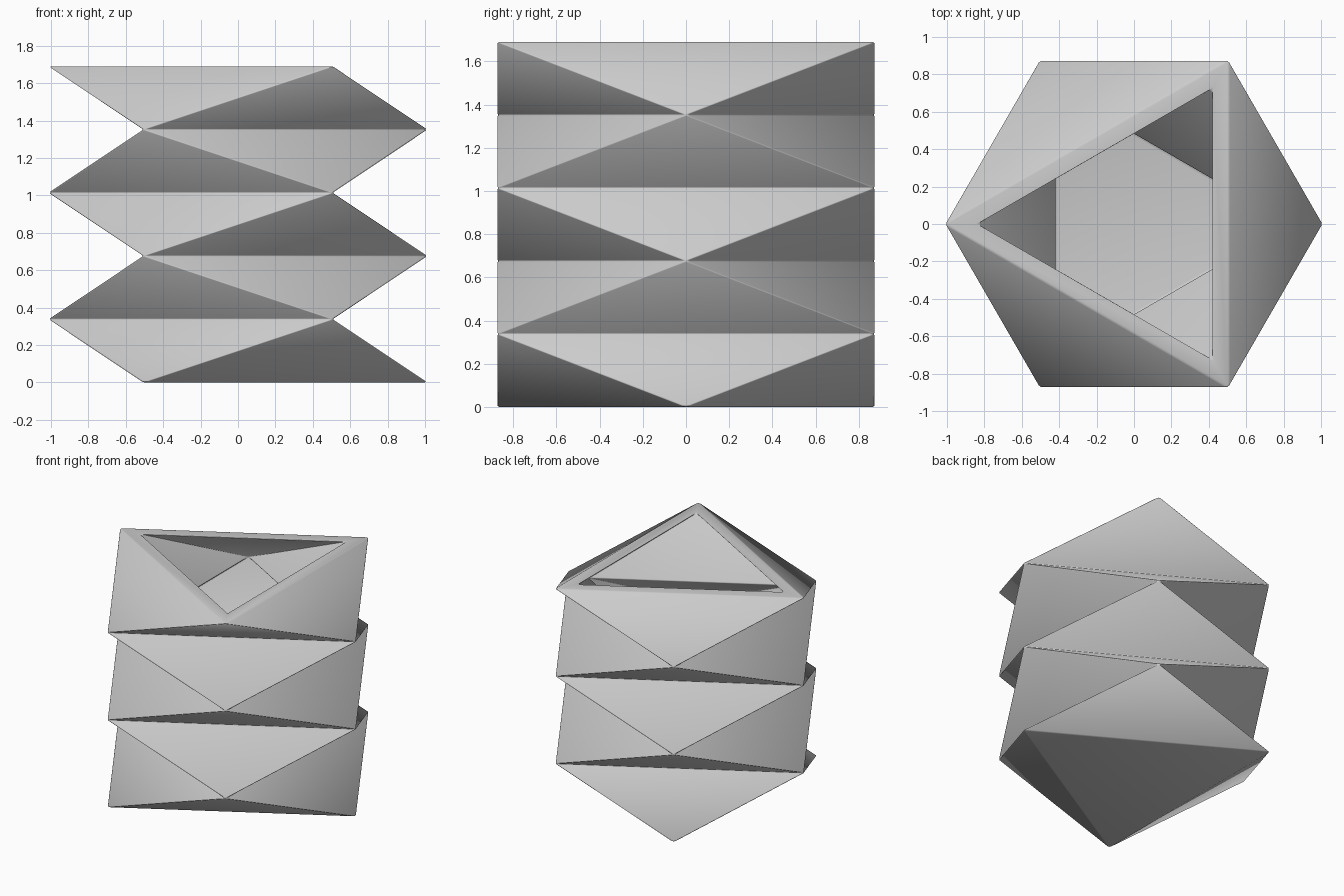
import bpy, bmesh
from math import cos, sin, pi

if "Cube" in bpy.data.objects:
    bpy.data.objects.remove(bpy.data.objects["Cube"])

LEVELS, STEP = 5, 0.338
OUTER, INNER, FLOOR = 1.012, 0.83, 0.05


def triangle_ring(bm, level, radius, z):
    # each level turns by 60 degrees
    turn = (level % 2) * pi / 3
    return [bm.verts.new((radius * cos(turn + k * 2 * pi / 3),
                          radius * sin(turn + k * 2 * pi / 3), z)) for k in range(3)]


def folded_wall(bm, radius, base_z):
    # stacked triangular antiprisms
    rings = [triangle_ring(bm, i, radius, STEP * i if i else base_z)
             for i in range(LEVELS + 1)]
    for i in range(LEVELS):
        a, b = rings[i], rings[i + 1]
        shift = i % 2    # neighbouring corner alternates with the twist
        for k in range(3):
            j = (k + 1) % 3
            if shift == 0:
                bm.faces.new((a[k], a[j], b[k]))
                bm.faces.new((a[j], b[j], b[k]))
            else:
                bm.faces.new((a[k], a[j], b[j]))
                bm.faces.new((a[k], b[j], b[k]))
    bm.faces.new(rings[0])
    return rings[-1]


# folded vase: outer shell, inner shell with floor, and flat rim
bm = bmesh.new()
outer_top = folded_wall(bm, OUTER, 0)
inner_top = folded_wall(bm, INNER, FLOOR)
for k in range(3):
    j = (k + 1) % 3
    bm.faces.new((outer_top[k], outer_top[j], inner_top[j], inner_top[k]))
bmesh.ops.recalc_face_normals(bm, faces=bm.faces[:])
for face in bm.faces:
    face.smooth = True
mesh = bpy.data.meshes.new("folded_vase")
bm.to_mesh(mesh)
bm.free()
vase = bpy.data.objects.new("folded_vase", mesh)
bpy.context.collection.objects.link(vase)

# softened folds with smooth shading running across them
bevel = vase.modifiers.new("soft_folds", 'BEVEL')
bevel.width = 0.008
bevel.segments = 2
bevel.limit_method = 'ANGLE'
